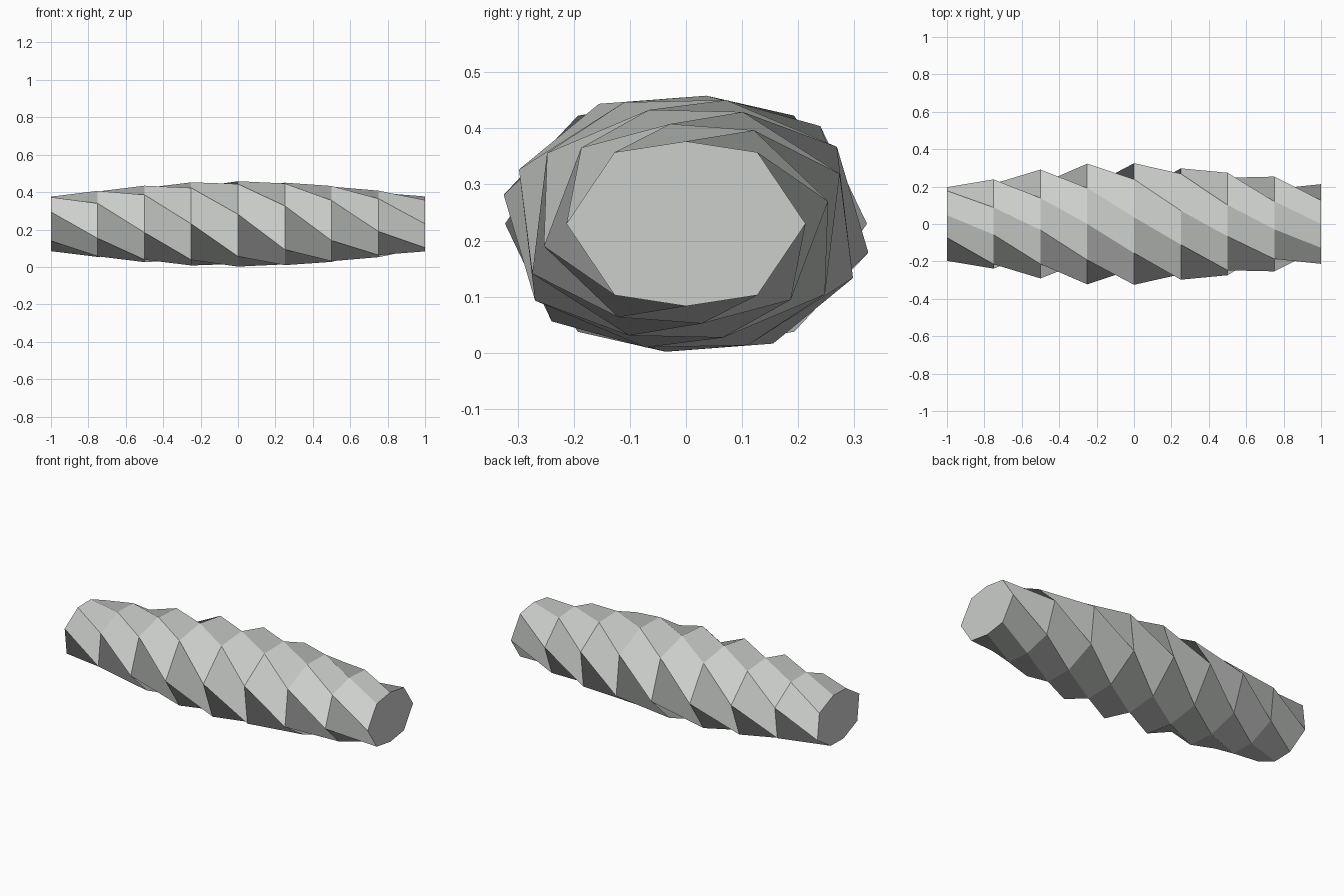
import bpy, bmesh
from math import sin, cos, pi, radians

if "Cube" in bpy.data.objects:
    bpy.data.objects.remove(bpy.data.objects["Cube"], do_unlink=True)

SIDES, STEPS, TWIST, MID = 8, 8, radians(36), 0.23

stone = bpy.data.materials.new("pale_grey")
stone.use_nodes = True
colour = (0.6, 0.62, 0.6, 1)
stone.diffuse_color = colour
stone.node_tree.nodes["Principled BSDF"].inputs["Base Color"].default_value = colour


def ring(bm, i):
    """One flattened octagon, fatter at mid-length and turned by the twist."""
    t = i / STEPS
    size = 0.18 + 0.1 * sin(pi * t)
    verts = []
    for j in range(SIDES):
        a = TWIST * (i - STEPS) + 2 * pi * j / SIDES
        r = size * (1 + 0.184 * cos(2 * a))
        verts.append(bm.verts.new((2 * t - 1, r * cos(a), MID + r * sin(a))))
    return verts


# Twisted bulging column lying along x
bm = bmesh.new()
rings = [ring(bm, i) for i in range(STEPS + 1)]
for low, high in zip(rings, rings[1:]):
    for j in range(SIDES):
        k = (j + 1) % SIDES
        bm.faces.new((low[j], low[k], high[k], high[j]))

# End caps
bm.faces.new(rings[0][::-1])
bm.faces.new(rings[-1])

mesh = bpy.data.meshes.new("twisted_column")
bm.to_mesh(mesh)
bm.free()
mesh.materials.append(stone)
bpy.context.collection.objects.link(bpy.data.objects.new("twisted_column", mesh))
